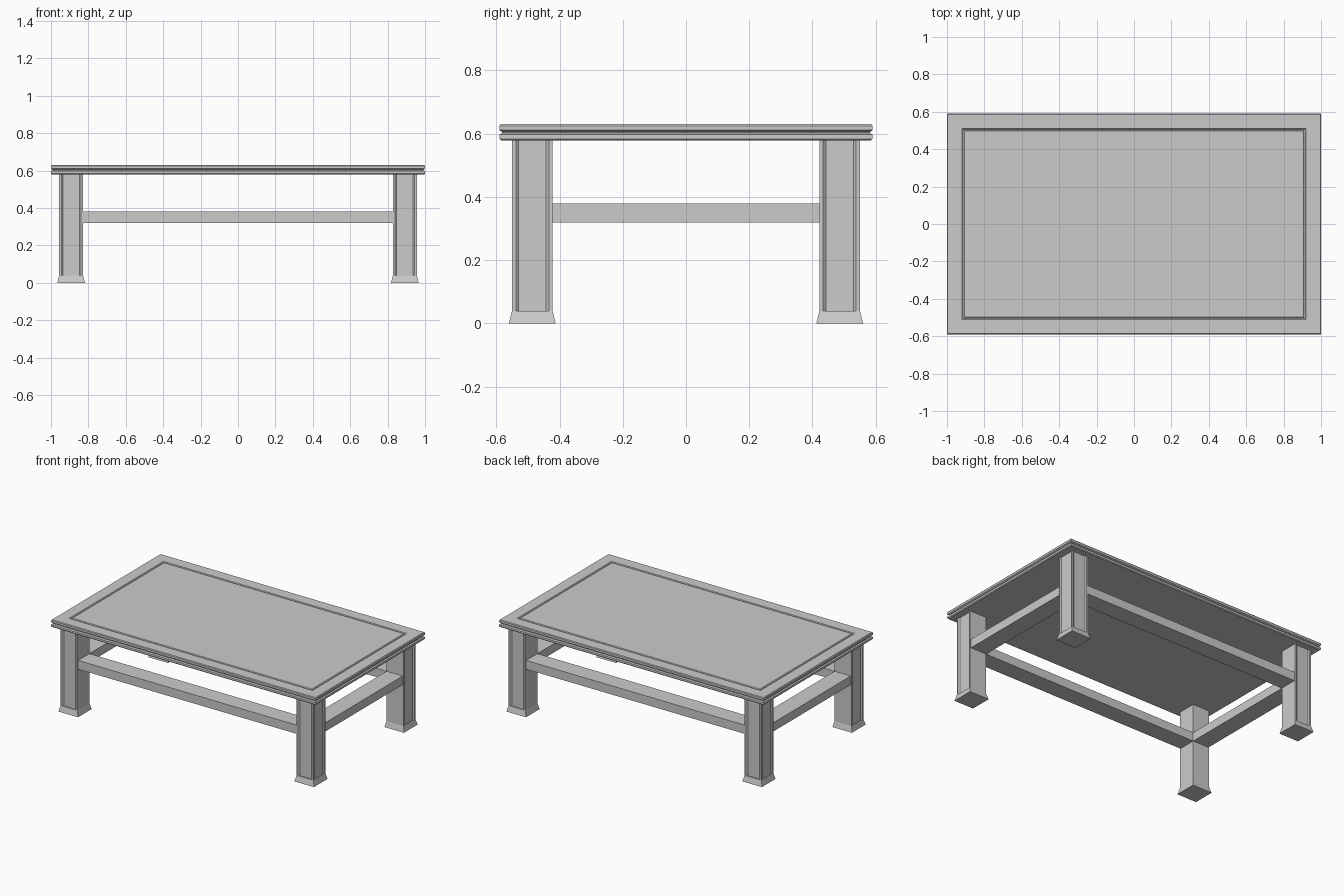
import bpy
import bmesh

cube = bpy.data.objects.get("Cube")
if cube:
    bpy.data.objects.remove(cube, do_unlink=True)

grey = bpy.data.materials.new("plain grey")
grey.use_nodes = True
grey.diffuse_color = (0.6, 0.6, 0.6, 1)
grey.node_tree.nodes["Principled BSDF"].inputs["Base Color"].default_value = (0.6, 0.6, 0.6, 1)


def loft(name, rings):
    """Join equal-length rings of points with quads and cap both ends."""
    bm = bmesh.new()
    loops = [[bm.verts.new(p) for p in ring] for ring in rings]
    for a, b in zip(loops, loops[1:]):
        for i in range(len(a)):
            j = (i + 1) % len(a)
            bm.faces.new((a[i], a[j], b[j], b[i]))
    bm.faces.new(loops[0])
    bm.faces.new(loops[-1])
    bmesh.ops.recalc_face_normals(bm, faces=bm.faces)
    mesh = bpy.data.meshes.new(name)
    bm.to_mesh(mesh)
    bm.free()
    mesh.materials.append(grey)
    obj = bpy.data.objects.new(name, mesh)
    bpy.context.collection.objects.link(obj)
    return obj


def rect(x0, x1, y0, y1, z):
    return [(x0, y0, z), (x1, y0, z), (x1, y1, z), (x0, y1, z)]


# Table top: rectangles of (inset, height) give the moulded rim and the inlay groove
LENGTH, DEPTH = 1.0, 0.59
top_profile = [(0.09, 0.579), (0.005, 0.579), (0, 0.584), (0, 0.597),
               (0.008, 0.602), (0.008, 0.606), (0, 0.611), (0, 0.625),
               (0.004, 0.63), (0.08, 0.63), (0.084, 0.625),
               (0.09, 0.625), (0.094, 0.63)]
loft("table_top", [rect(i - LENGTH, LENGTH - i, i - DEPTH, DEPTH - i, z)
                   for i, z in top_profile])

# Leg outline: plain inner faces, recessed panels on the two outer faces
LEG_X, LEG_Y, HALF, FOOT = 0.892, 0.486, 0.064, 0.074
EDGE, SLOPE, RECESS = 0.012, 0.02, 0.007
h, e, s, r = HALF, HALF - EDGE, HALF - SLOPE, HALF - RECESS
outline = [(-h, -h), (h, -h), (h, -e), (r, -s), (r, s), (h, e),
           (h, h), (e, h), (s, r), (-s, r), (-e, h), (-h, h)]

for sx, side in ((1, "left"), (-1, "right")):
    for sy, end in ((1, "back"), (-1, "front")):
        loft(f"{end}_{side}_leg",
             [[(sx * (LEG_X + x), sy * (LEG_Y + y), z) for x, y in outline]
              for z in (0.04, 0.58)])
        # Flared foot
        loft(f"{end}_{side}_foot",
             [rect(sx * LEG_X - w, sx * LEG_X + w, sy * LEG_Y - w, sy * LEG_Y + w, z)
              for w, z in ((FOOT, 0), (HALF, 0.04))])

# Stretchers, flush with the inner leg faces, each jointed at its middle
IN_X, IN_Y, OUT = LEG_X - HALF, LEG_Y - HALF, 0.122
for sign, long_name, short_name in ((1, "back", "left"), (-1, "front", "right")):
    y0, y1 = sorted((sign * IN_Y, sign * (IN_Y + OUT)))
    x0, x1 = sorted((sign * IN_X, sign * (IN_X + OUT)))
    loft(f"{long_name}_stretcher",
         [[(x, y0, 0.32), (x, y1, 0.32), (x, y1, 0.38), (x, y0, 0.38)]
          for x in (-IN_X, 0, IN_X)])
    loft(f"{short_name}_stretcher",
         [[(x0, y, 0.32), (x1, y, 0.32), (x1, y, 0.38), (x0, y, 0.38)]
          for y in (-IN_Y, 0, IN_Y)])
